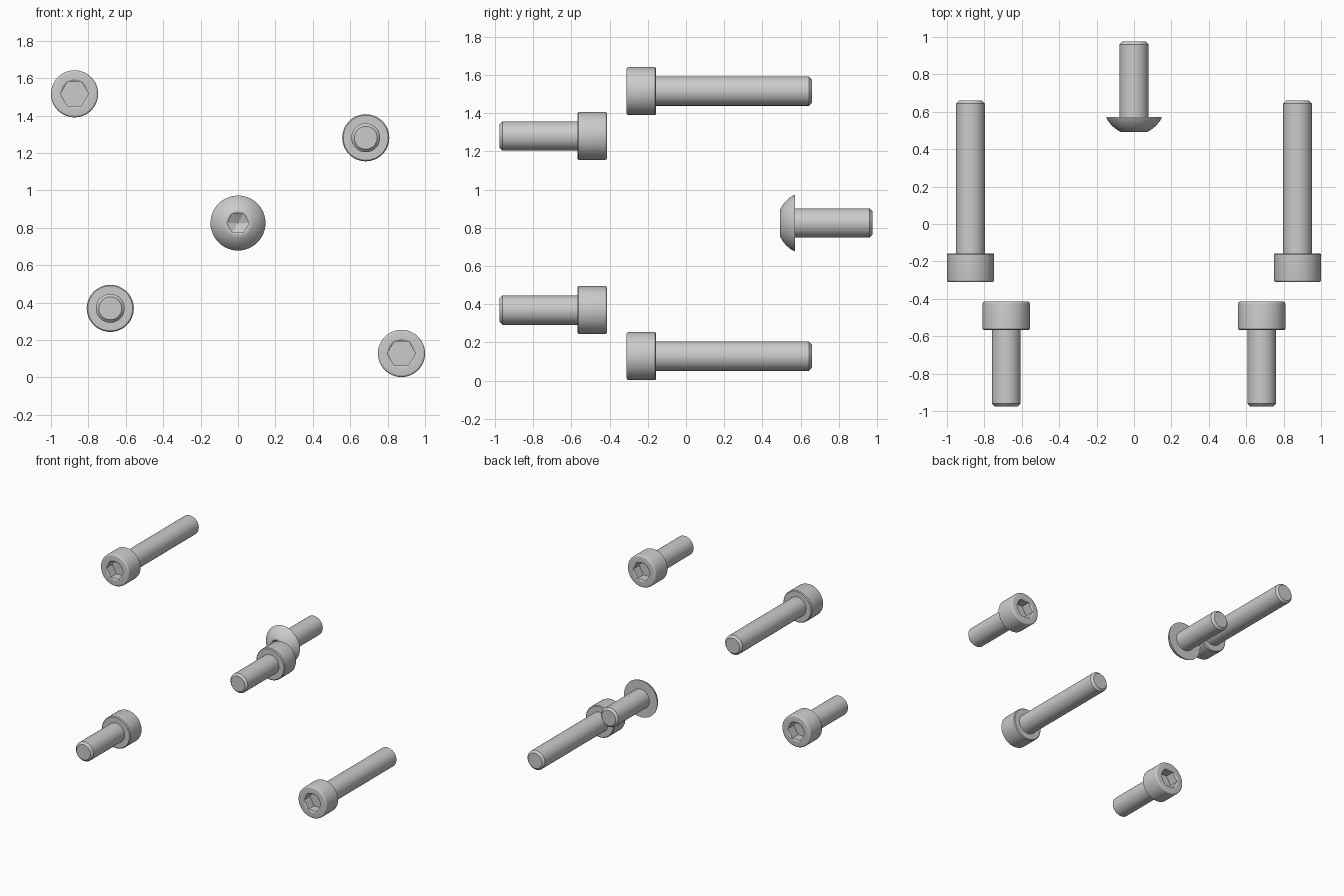
import bpy, bmesh
from math import sin, cos, pi, radians

if "Cube" in bpy.data.objects:
    bpy.data.objects.remove(bpy.data.objects["Cube"])

SEG = 48  # multiple of 6, so the hex corners land on vertices


def hex_radius(a, corner):
    # distance from the axis to a hexagon edge at angle a
    return corner * cos(pi / 6) / cos(a % (pi / 3) - pi / 6)


def make_bolt(name, profile, corner, depth, cone, loc, flip=False):
    """Lathe (radius, y) points about y, then sink a hex socket at the face y = 0."""
    bm = bmesh.new()
    angles = [2 * pi * i / SEG for i in range(SEG)]

    def ring(fn):
        out = []
        for a in angles:
            r, y = fn(a)
            out.append(bm.verts.new((r * cos(a), y, r * sin(a))))
        return out

    rings = [ring(lambda a, p=p: p) for p in profile]
    # countersunk socket rim, then straight hex walls
    rim = corner * 1.02
    rings.append(ring(lambda a: (rim, 0)))
    rings.append(ring(lambda a: (hex_radius(a, corner),
                                 0.6 * (rim - hex_radius(a, corner)))))
    rings.append(ring(lambda a: (hex_radius(a, corner), depth)))
    for r0, r1 in zip(rings, rings[1:]):
        for i in range(SEG):
            j = (i + 1) % SEG
            bm.faces.new((r0[i], r0[j], r1[j], r1[i]))
    # shaft tip and socket floor
    bm.faces.new(rings[0])
    tip = bm.verts.new((0, depth + cone, 0))
    for i in range(SEG):
        bm.faces.new((rings[-1][i], rings[-1][(i + 1) % SEG], tip))
    bmesh.ops.recalc_face_normals(bm, faces=bm.faces[:])
    mesh = bpy.data.meshes.new(name)
    bm.to_mesh(mesh)
    bm.free()
    ob = bpy.data.objects.new(name, mesh)
    bpy.context.collection.objects.link(ob)
    ob.location = loc
    if flip:
        ob.rotation_euler.z = pi
    bpy.ops.object.select_all(action='DESELECT')
    bpy.context.view_layer.objects.active = ob
    ob.select_set(True)
    bpy.ops.object.shade_smooth_by_angle(angle=radians(28))
    return ob


SHAFT = 0.077


def shaft(length):
    return [(SHAFT - 0.016, length), (SHAFT, length - 0.016)]


def cap_profile(length, r=0.126, h=0.154, f=0.012):
    # cylinder head: small chamfer underneath, rounded front edge
    pts = shaft(length) + [(SHAFT, h), (r - 0.006, h), (r, h - 0.006)]
    pts += [(r - f + f * cos(t * pi / 8), f - f * sin(t * pi / 8)) for t in range(5)]
    return pts


def button_profile(length, h=0.08):
    # domed head as a spherical arc
    R, c = 0.166, 0.151
    pts = shaft(length) + [(SHAFT, h), (0.147, h)]
    n = 9
    for i in range(n + 1):
        y = 0.074 * (1 - i / n) ** 1.2
        pts.append(((R * R - (c - y) ** 2) ** 0.5, y))
    return pts


# long and short cap bolts, in diagonally opposite pairs
for side, s in (("left", -1), ("right", 1)):
    make_bolt("long_bolt_" + side, cap_profile(0.97), 0.075, 0.078, 0,
              (0.874 * s, -0.311, 0.822 - 0.694 * s + 0.0))
    make_bolt("short_bolt_" + side, cap_profile(0.563), 0.075, 0.078, 0,
              (0.683 * s, -0.414, 0.825 + 0.456 * s), flip=True)

# button-head bolt in the centre
make_bolt("button_bolt", button_profile(0.485), 0.059, 0.045, 0.03, (0, 0.492, 0.825))
